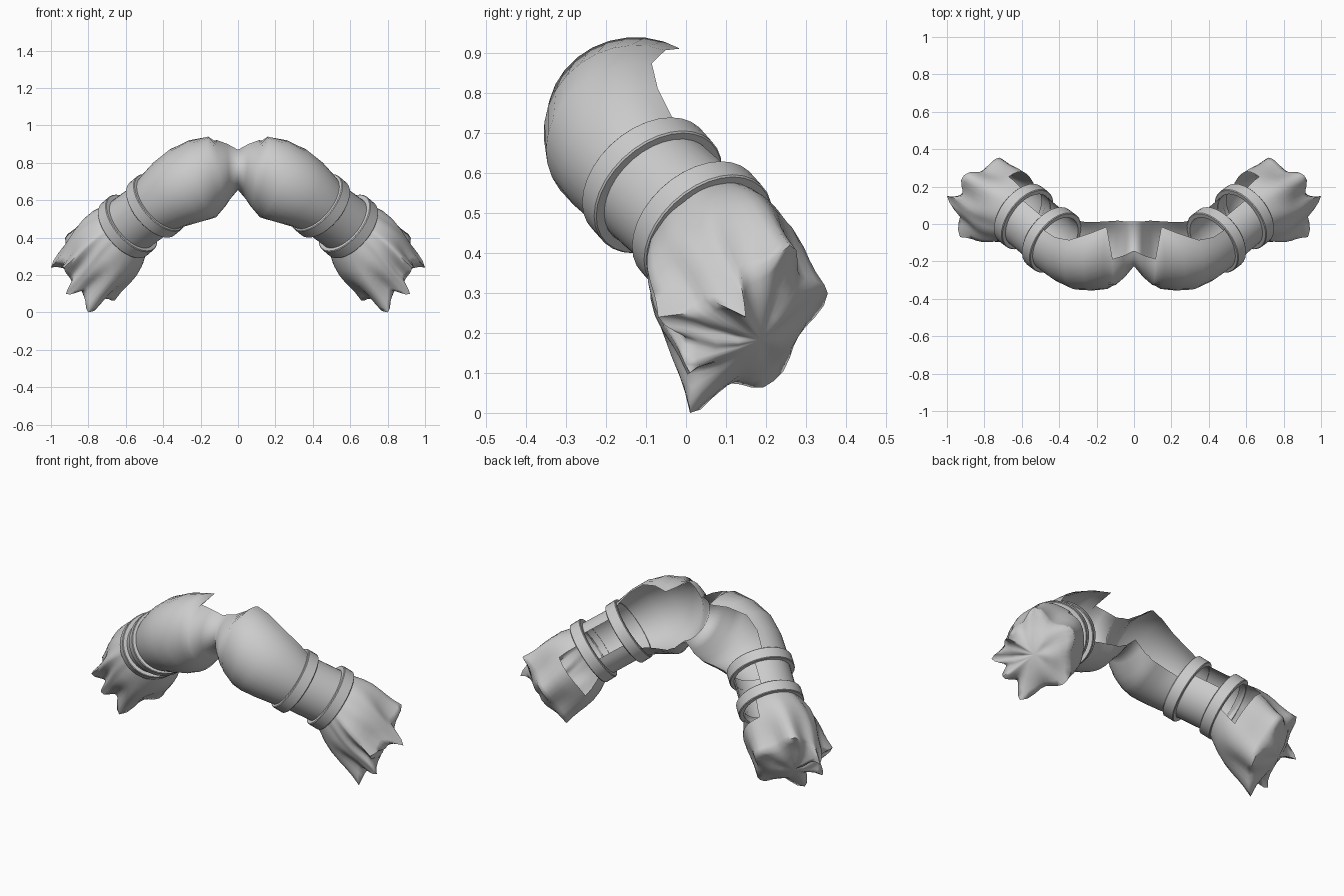
import bpy, bmesh, math
from mathutils import Vector

if "Cube" in bpy.data.objects:
    bpy.data.objects.remove(bpy.data.objects["Cube"])

AXIS = Vector((0.66, 0.5, -0.56)).normalized()
BAND1 = Vector((0.44, -0.085, 0.57))
BAND2 = Vector((0.59, 0.04, 0.46))


def frame(n):
    """Back and up directions of a cross-section with normal n."""
    n = Vector(n).normalized()
    back = (Vector((0, 1, 0)) - n * n.y).normalized()
    return back, n.cross(back)


def arc(center, n, rb, ru, a0, a1, count):
    back, up = frame(n)
    out = []
    for i in range(count):
        a = math.radians(a0 + (a1 - a0) * i / (count - 1))
        out.append(Vector(center) + back * rb * math.cos(a) + up * ru * math.sin(a))
    return out


def loft(name, rows, closed=False, loop=False, skip=None, tip=None, angle=40):
    """Skin rows of points, mirrored to both sides."""
    bm = bmesh.new()
    vs = [[bm.verts.new(p) for p in r] for r in rows]
    m, n = len(rows), len(rows[0])
    for i in range(m if loop else m - 1):
        for j in range(n if closed else n - 1):
            if skip and skip(i, j):
                continue
            k, l = (i + 1) % m, (j + 1) % n
            bm.faces.new((vs[i][j], vs[i][l], vs[k][l], vs[k][j]))
    if tip:
        t = bm.verts.new(tip)
        for j in range(n):
            bm.faces.new((vs[-1][j], vs[-1][(j + 1) % n], t))
    bmesh.ops.delete(bm, geom=[v for v in bm.verts if not v.link_faces], context='VERTS')
    bmesh.ops.recalc_face_normals(bm, faces=bm.faces)
    me = bpy.data.meshes.new(name)
    bm.to_mesh(me)
    bm.free()
    ob = bpy.data.objects.new(name, me)
    bpy.context.collection.objects.link(ob)
    mod = ob.modifiers.new("Mirror", 'MIRROR')
    mod.use_clip = True
    bpy.ops.object.select_all(action='DESELECT')
    ob.select_set(True)
    bpy.context.view_layer.objects.active = ob
    bpy.ops.object.shade_smooth_by_angle(angle=math.radians(angle))
    return ob


# Upper shells: bulging sleeve, open at the back
# (centre, normal, back radius, up radius, start angle, end angle)
SHELL = [
    ((0.00, -0.06, 0.77), (1, 0, 0), 0.165, 0.115, 120, 296),
    ((0.05, -0.09, 0.76), (1, 0, -0.05), 0.195, 0.155, 114, 302),
    ((0.09, -0.115, 0.75), (1, 0.05, -0.12), 0.212, 0.185, 110, 308),
    ((0.125, -0.13, 0.742), (1, 0.08, -0.18), 0.218, 0.202, 58, 313),
    ((0.19, -0.14, 0.715), (0.93, 0.18, -0.33), 0.22, 0.218, 66, 316),
    ((0.26, -0.14, 0.685), (0.85, 0.26, -0.46), 0.218, 0.215, 75, 317),
    ((0.33, -0.125, 0.645), (0.75, 0.38, -0.54), 0.2, 0.2, 73, 317),
    ((0.39, -0.105, 0.605), AXIS, 0.18, 0.18, 66, 318),
    ((0.44, -0.085, 0.57), AXIS, 0.162, 0.162, 60, 320),
]
loft("upper_shell", [arc(*s, 22) for s in SHELL], angle=45)

# Sleeve between the bands, split at the back
loft("sleeve", [arc(BAND1.lerp(BAND2, t), AXIS, 0.16, 0.16, 42, 340, 28)
                for t in (0, 0.5, 1)])

# Two raised flat bands
for name, c in (("upper_band", BAND1), ("lower_band", BAND2)):
    prof = [(-0.034, 0.158), (-0.034, 0.181), (-0.03, 0.185),
            (0.03, 0.185), (0.034, 0.181), (0.034, 0.158)]
    loft(name, [arc(c + AXIS * t, AXIS, r, r, 0, 348.75, 32) for t, r in prof],
         closed=True, loop=True)

# Flared tuft with blunt pointed ends
TIPS = [(0.80, 0.01, 0.0), (0.92, 0.01, 0.10), (0.93, -0.07, 0.24), (1.0, 0.15, 0.24),
        (0.91, 0.26, 0.42), (0.72, 0.355, 0.30), (0.65, 0.22, 0.08)]
back, up = frame(AXIS)
DROP = back * -0.06 + up * -0.045
spikes = []
for p in TIPS:
    q = Vector(p) - BAND2
    f = q - DROP
    spikes.append((math.atan2(f.dot(up), f.dot(back)) % math.tau,
                   q.dot(AXIS), math.hypot(f.dot(up), f.dot(back))))
spikes.sort()

# Columns between neighbouring tips: angle, depth, radius, tip weight
N = 8
VT, VR = 0.33, 0.18
columns = []
for i, (a, t, r) in enumerate(spikes):
    b, t2, r2 = spikes[(i + 1) % len(spikes)]
    if b < a:
        b += math.tau
    for k in range(N):
        u = k / N
        w = (0.5 + 0.5 * math.cos(math.tau * u)) ** 1.1
        columns.append((a + (b - a) * u, t + (t2 - t) * u, r + (r2 - r) * u, w))

rows = []
for s in (0.0, 0.15, 0.3, 0.45, 0.6, 0.72, 0.84, 0.93, 1.0):
    row = []
    for a, t, r, w in columns:
        end_t = VT + (t - VT) * w
        end_r = VR + (r - VR) * w
        body = 0.15 + 0.065 * math.sin(math.pi * min(s * 1.25, 1) * 0.72)
        g = s ** 1.6
        rad = body * (1 - g) + end_r * g
        row.append(BAND2 + AXIS * end_t * s + DROP * s
                   + (back * math.cos(a) + up * math.sin(a)) * rad)
    rows.append(row)
# Bulging end inside the ring of points
for f, depth, k in ((0.86, 0.355, 0.75), (0.65, 0.38, 0.4), (0.35, 0.395, 0.15)):
    row = []
    for a, t, r, w in columns:
        rr = (VR + (r - VR) * w * k) * f
        row.append(BAND2 + AXIS * (depth + (t - depth) * w * k) + DROP
                   + (back * math.cos(a) + up * math.sin(a)) * rr)
    rows.append(row)


def gap(i, j):
    a = (math.degrees(columns[j][0]) + 180) % 360 - 180
    return i < 3 and -55 < a < 18


loft("flared_tuft", rows, closed=True, skip=gap,
     tip=BAND2 + AXIS * 0.4 + DROP, angle=80)
